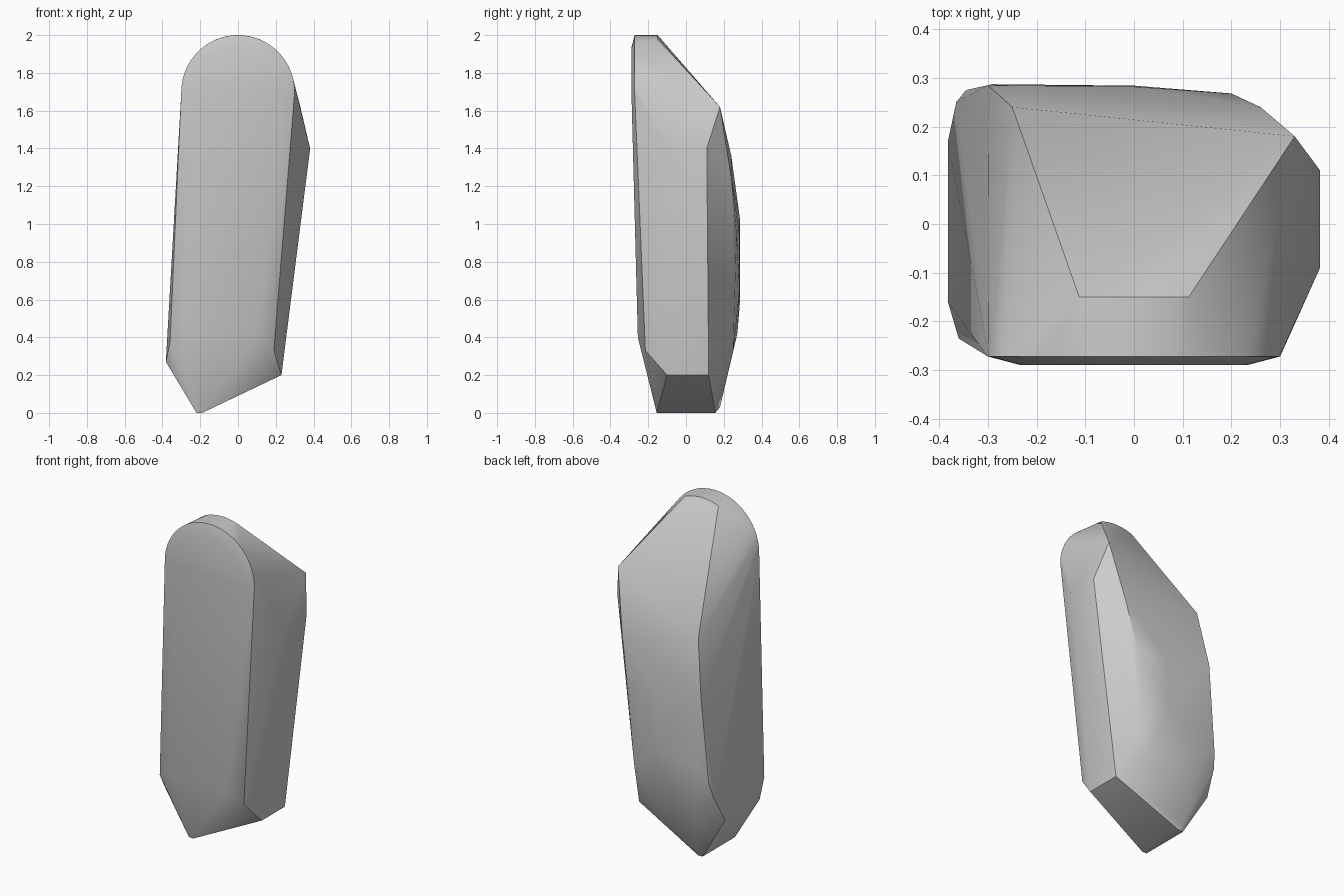
import bpy, bmesh, math

if "Cube" in bpy.data.objects:
    bpy.data.objects.remove(bpy.data.objects["Cube"])

# Rounded top: arc profiles around (0, 1.7), from the front face to the crest
def arc(radius, y, start, end, steps):
    pts = []
    for i in range(steps + 1):
        a = math.radians(start + (end - start) * i / steps)
        pts.append((radius * math.cos(a), y, 1.7 + radius * math.sin(a)))
    return pts

points = arc(0.235, -0.289, 0, 180, 20)      # flat front rim
points += arc(0.30, -0.272, 0, 180, 28)      # outer rim
points += arc(0.30, -0.15, 68, 112, 8)       # back of the crest

# Pointed base edge
points += [(-0.22, -0.155, 0), (-0.19, -0.155, 0),
           (-0.22, 0.155, 0), (-0.19, 0.155, 0), (-0.20, 0.18, 0.03)]

# Left side
points += [(-0.382, -0.16, 0.27), (-0.382, 0.17, 0.27),
           (-0.365, 0.25, 0.42), (-0.345, 0.275, 0.52), (-0.36, -0.235, 0.37)]

# Narrow right side strip and shoulder corner
points += [(0.382, -0.09, 1.40), (0.382, 0.11, 1.40),
           (0.23, -0.10, 0.20), (0.23, 0.12, 0.20), (0.33, 0.18, 1.62)]

# Lower front
points += [(-0.28, -0.255, 0.40), (0.10, -0.255, 0.40), (0.19, -0.215, 0.33)]

# Back
points += [(-0.25, 0.24, 1.36), (-0.30, 0.285, 1.03), (-0.29, 0.287, 0.60),
           (0.0, 0.284, 0.65), (0.0, 0.282, 0.95), (0.20, 0.268, 0.95),
           (0.26, 0.24, 1.25), (0.17, 0.255, 0.50), (0.10, 0.25, 0.33),
           (-0.25, 0.272, 0.42)]

# Stone body: tight skin over the profile points
bm = bmesh.new()
for p in points:
    bm.verts.new(p)
hull = bmesh.ops.convex_hull(bm, input=bm.verts[:])
loose = {g for g in hull["geom_interior"] + hull["geom_unused"]
         if isinstance(g, bmesh.types.BMVert)}
bmesh.ops.delete(bm, geom=list(loose), context="VERTS")
bmesh.ops.dissolve_limit(bm, angle_limit=math.radians(1),
                         verts=bm.verts[:], edges=bm.edges[:])
bmesh.ops.recalc_face_normals(bm, faces=bm.faces[:])

mesh = bpy.data.meshes.new("stone_body")
bm.to_mesh(mesh)
bm.free()

grey = bpy.data.materials.new("light grey")
grey.diffuse_color = (0.6, 0.6, 0.6, 1)
grey.use_nodes = True
grey.node_tree.nodes["Principled BSDF"].inputs["Base Color"].default_value = grey.diffuse_color
mesh.materials.append(grey)

stone = bpy.data.objects.new("stone_body", mesh)
bpy.context.collection.objects.link(stone)
bpy.context.view_layer.objects.active = stone
stone.select_set(True)
bpy.ops.object.shade_smooth_by_angle(angle=math.radians(35))
